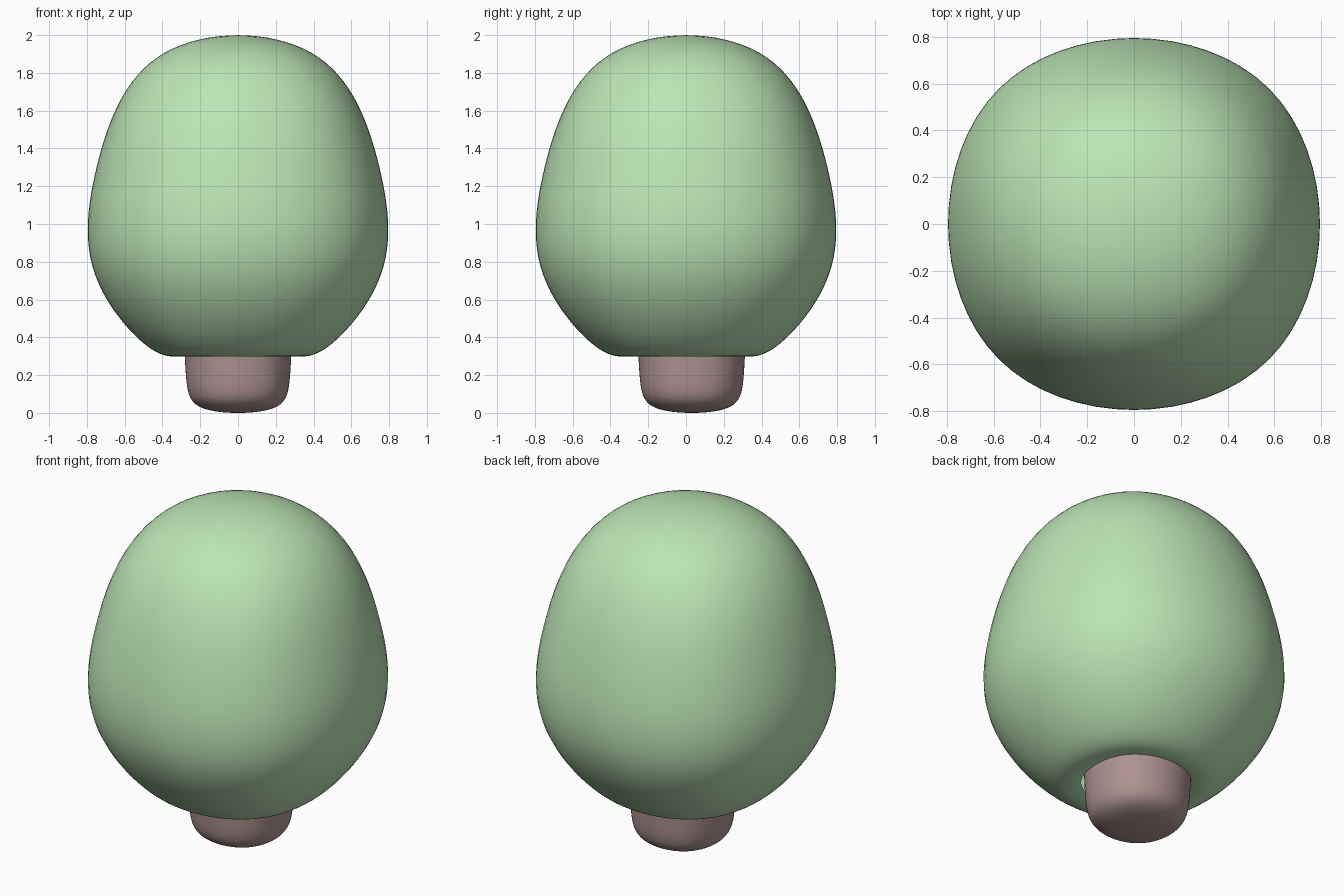
import bpy
import bmesh

if "Cube" in bpy.data.objects:
    bpy.data.objects.remove(bpy.data.objects["Cube"])


def smooth_shell(name, rings, cap_index, colour, y_offset=0.0):
    """Stack square rings (half width, z), cap one end, round it with subdivision."""
    bm = bmesh.new()
    corners = [(-1, -1), (1, -1), (1, 1), (-1, 1)]
    loops = [[bm.verts.new((a * cx, a * cy + y_offset, z)) for cx, cy in corners]
             for a, z in rings]
    for low, high in zip(loops, loops[1:]):
        for i in range(4):
            j = (i + 1) % 4
            bm.faces.new((low[i], low[j], high[j], high[i]))
    cap = loops[cap_index]
    bm.faces.new(cap if cap_index == -1 else cap[::-1])

    mesh = bpy.data.meshes.new(name)
    bm.to_mesh(mesh)
    bm.free()
    for poly in mesh.polygons:
        poly.use_smooth = True
    obj = bpy.data.objects.new(name, mesh)
    bpy.context.collection.objects.link(obj)

    sub = obj.modifiers.new("round", 'SUBSURF')
    sub.levels = sub.render_levels = 4
    mat = bpy.data.materials.new(name + "_colour")
    mat.diffuse_color = (*colour, 1.0)
    mat.use_nodes = True
    mat.node_tree.nodes["Principled BSDF"].inputs["Base Color"].default_value = mat.diffuse_color
    mesh.materials.append(mat)
    return obj


# Leafy crown: open hole underneath, closed dome on top
smooth_shell("crown",
             [(0.305, 0.31), (0.48, 0.27), (0.905, 0.72), (0.86, 1.26), (0.55, 2.064)],
             -1, (0.50, 0.78, 0.46))

# Trunk: closed foot, rising through the hole, set slightly back
smooth_shell("trunk",
             [(0.26, -0.013), (0.305, 0.147), (0.313, 0.5)],
             0, (0.42, 0.29, 0.29), y_offset=0.03)
